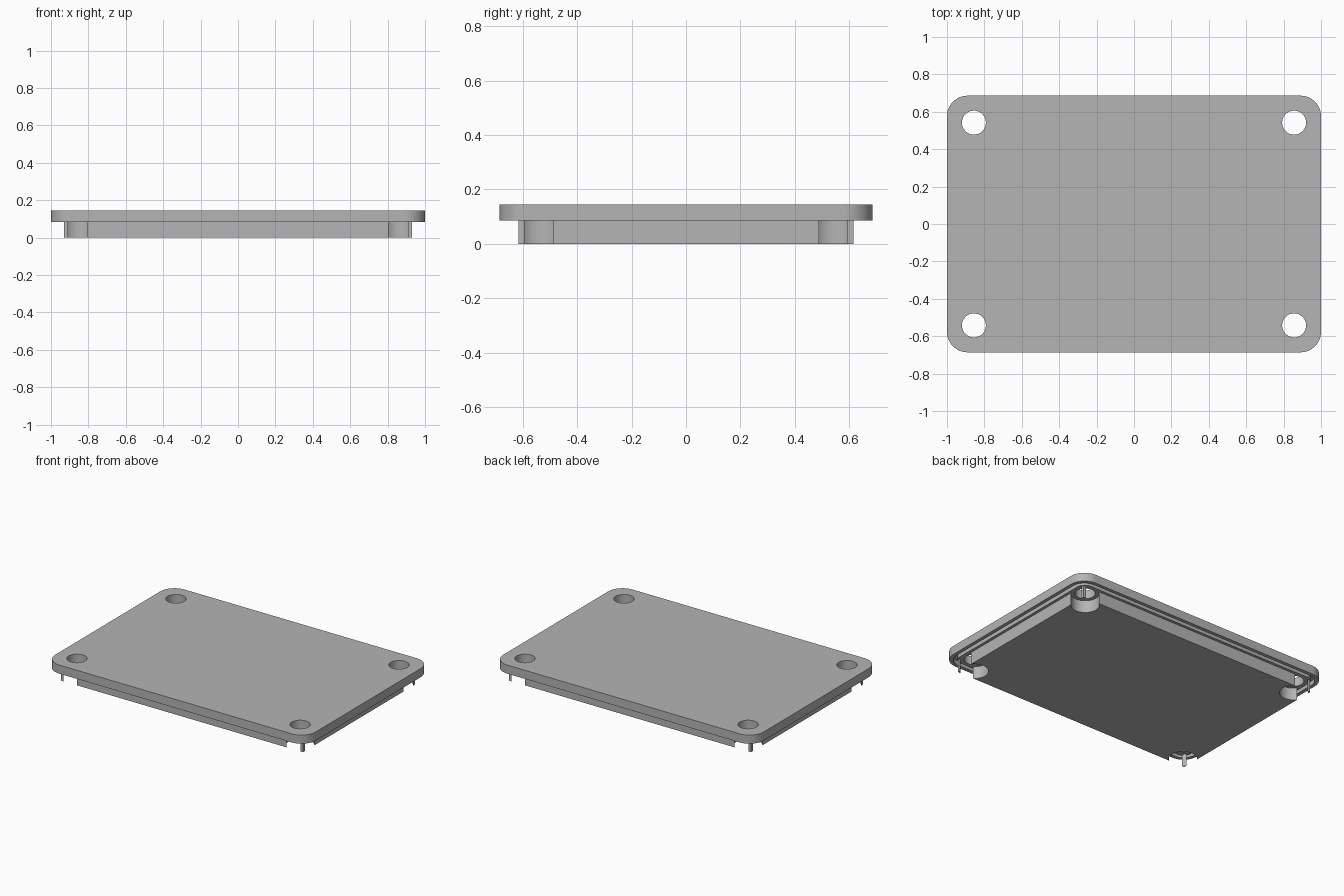
import bpy, bmesh, math

cube = bpy.data.objects.get("Cube")
if cube:
    bpy.data.objects.remove(cube, do_unlink=True)

# Overall layout
STEP, TOP = 0.085, 0.145
HOLE_X, HOLE_Y = 0.856, 0.542
HOLE_R, NOTCH_R = 0.064, 0.09

grey = bpy.data.materials.new("plain_grey")
grey.use_nodes = True
colour = (0.46, 0.46, 0.46, 1)
grey.diffuse_color = colour
grey.node_tree.nodes["Principled BSDF"].inputs["Base Color"].default_value = colour


def rounded_rect(hx, hy, r, steps=16):
    """Outline of a rectangle with round corners (r = 0 gives sharp ones)."""
    if r == 0:
        return [(hx, hy), (-hx, hy), (-hx, -hy), (hx, -hy)]
    points = []
    for quarter, (sx, sy) in enumerate([(1, 1), (-1, 1), (-1, -1), (1, -1)]):
        for i in range(steps + 1):
            a = (quarter + i / steps) * math.pi / 2
            points.append((sx * (hx - r) + r * math.cos(a),
                           sy * (hy - r) + r * math.sin(a)))
    return points


def circle(cx, cy, r, steps=64):
    return [(cx + r * math.cos(math.tau * i / steps),
             cy + r * math.sin(math.tau * i / steps)) for i in range(steps)]


def make_object(name, bm):
    bmesh.ops.recalc_face_normals(bm, faces=bm.faces)
    mesh = bpy.data.meshes.new(name)
    bm.to_mesh(mesh)
    bm.free()
    mesh.materials.append(grey)
    obj = bpy.data.objects.new(name, mesh)
    bpy.context.collection.objects.link(obj)
    return obj


def prism(name, outlines, z0, z1):
    """One closed prism for each outline."""
    bm = bmesh.new()
    for outline in outlines:
        low = [bm.verts.new((x, y, z0)) for x, y in outline]
        high = [bm.verts.new((x, y, z1)) for x, y in outline]
        bm.faces.new(low)
        bm.faces.new(high)
        for i in range(len(low)):
            j = (i + 1) % len(low)
            bm.faces.new((low[i], low[j], high[j], high[i]))
    return make_object(name, bm)


def ring(name, inner, outer, z0, z1):
    """Closed band between two outlines with the same point count."""
    bm = bmesh.new()
    loops = [[bm.verts.new((x, y, z)) for x, y in outline]
             for outline, z in [(inner, z0), (outer, z0), (outer, z1), (inner, z1)]]
    for k in range(4):
        a, b = loops[k], loops[(k + 1) % 4]
        for i in range(len(a)):
            j = (i + 1) % len(a)
            bm.faces.new((a[i], a[j], b[j], b[i]))
    return make_object(name, bm)


def cut(target, cutter):
    cutter.hide_render = True
    mod = target.modifiers.new("cut", "BOOLEAN")
    mod.operation, mod.solver, mod.object = "DIFFERENCE", "EXACT", cutter
    bpy.context.view_layer.objects.active = target
    bpy.ops.object.modifier_apply(modifier=mod.name)
    bpy.data.objects.remove(cutter, do_unlink=True)


def corner_circles(r):
    return [circle(sx * HOLE_X, sy * HOLE_Y, r) for sx in (-1, 1) for sy in (-1, 1)]


# Cover plate with four screw holes and a seal groove underneath
plate = prism("cover_plate", [rounded_rect(1.0, 0.686, 0.11)], STEP, TOP)
cut(plate, prism("hole_cutter", corner_circles(HOLE_R), 0.03, 0.2))
cut(plate, ring("groove_cutter", rounded_rect(0.948, 0.634, 0.06),
                rounded_rect(0.975, 0.661, 0.087), 0.05, STEP + 0.03))

# Solid insert block, notched around each screw hole
insert = prism("insert_block", [rounded_rect(0.929, 0.615, 0)], 0, STEP)
cut(insert, prism("notch_cutter", corner_circles(NOTCH_R), -0.05, 0.12))

# Smooth the curved walls, keep the edges sharp
bpy.ops.object.select_all(action="DESELECT")
for part in (plate, insert):
    part.select_set(True)
bpy.context.view_layer.objects.active = plate
bpy.ops.object.shade_smooth_by_angle(angle=math.radians(30))
